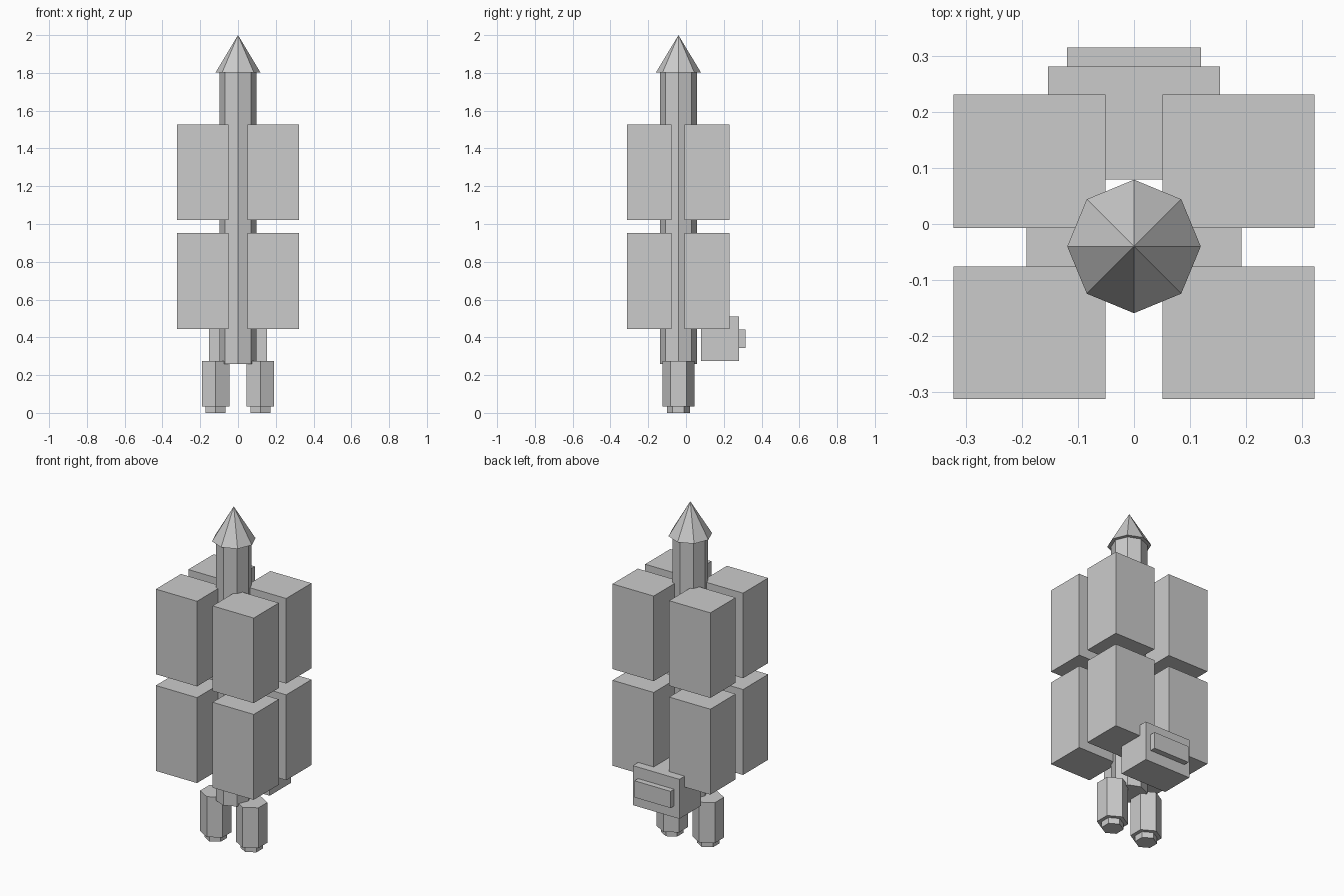
import bpy

if "Cube" in bpy.data.objects:
    bpy.data.objects.remove(bpy.data.objects["Cube"])

AXIS_Y = -0.04  # the central column stands slightly in front of the middle


def box(name, x, y, z):
    """Box from (min, max) ranges."""
    centre = [(a + b) / 2 for a, b in (x, y, z)]
    bpy.ops.mesh.primitive_cube_add(size=1, location=centre)
    ob = bpy.context.object
    ob.name = name
    ob.scale = [b - a for a, b in (x, y, z)]
    return ob


def prism(name, sides, x, r_bottom, r_top, z0, z1):
    """Upright faceted prism or cone on the column's y line."""
    bpy.ops.mesh.primitive_cone_add(vertices=sides, radius1=r_bottom, radius2=r_top,
                                    depth=z1 - z0, location=(x, AXIS_Y, (z0 + z1) / 2))
    bpy.context.object.name = name


# Central octagonal column and pointed cap
prism("column", 8, 0, 0.098, 0.098, 0.26, 1.802)
prism("pointed_cap", 8, 0, 0.119, 0, 1.802, 2.0)

# Two tiers of four tall blocks, and the paired hexagonal feet
for side, s in (("left", -1), ("right", 1)):
    x = sorted((s * 0.051, s * 0.322))
    for tier, z in (("lower", (0.445, 0.953)), ("upper", (1.02, 1.526))):
        box(f"{tier}_{side}_front_block", x, (-0.312, -0.076), z)
        box(f"{tier}_{side}_back_block", x, (-0.007, 0.231), z)
    prism(f"{side}_foot_body", 6, s * 0.118, 0.085, 0.085, 0.035, 0.275)
    prism(f"{side}_foot_tip", 6, s * 0.118, 0.061, 0.061, 0, 0.035)

# Rear housing with a raised plate
box("rear_housing", (-0.153, 0.153), (0.079, 0.281), (0.275, 0.51))
box("rear_plate", (-0.119, 0.119), (0.281, 0.315), (0.343, 0.442))
